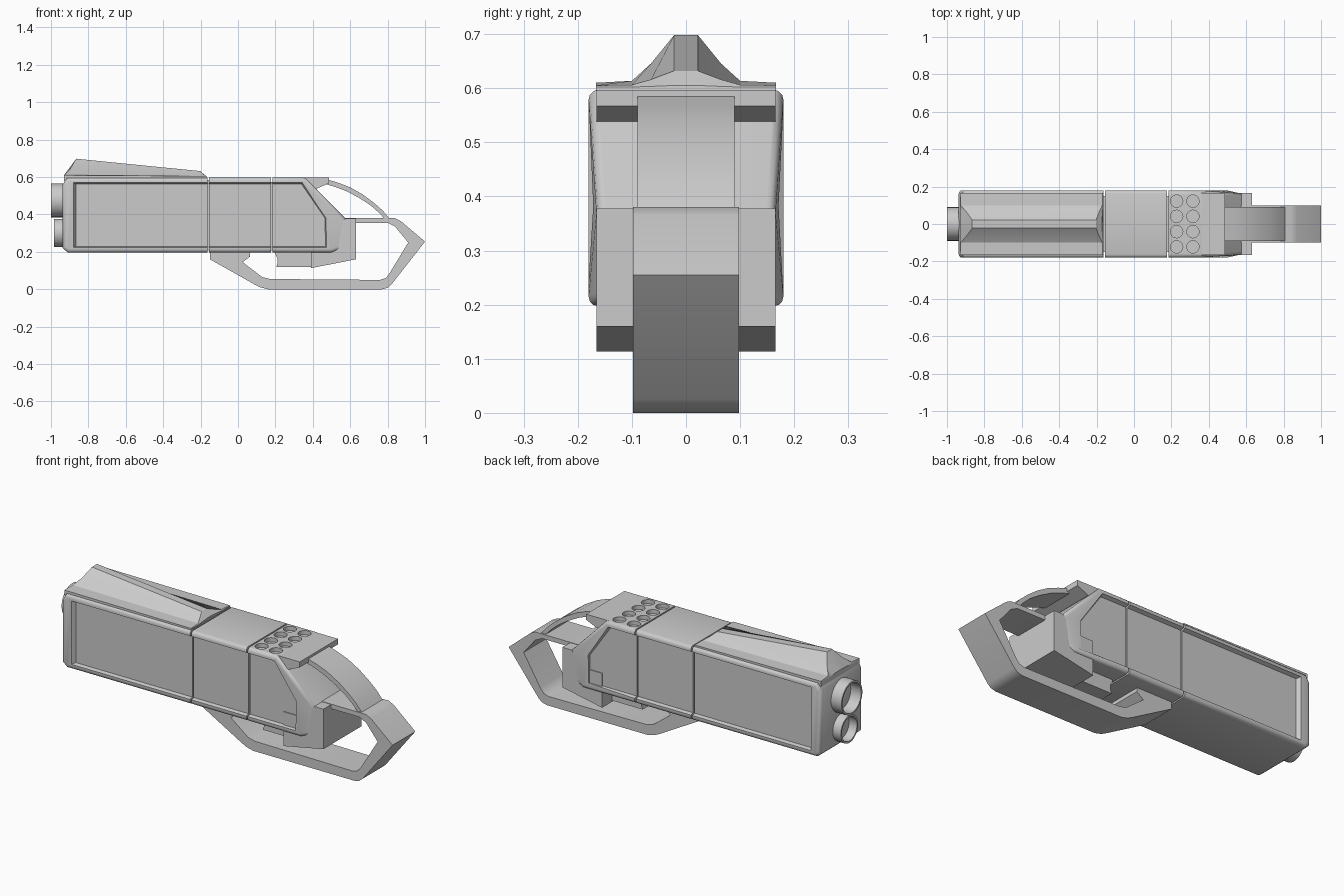
import bpy, bmesh, math

cube = bpy.data.objects.get("Cube")
if cube:
    bpy.data.objects.remove(cube)

grey = bpy.data.materials.new("light_grey")
grey.use_nodes = True
grey.diffuse_color = (0.6, 0.6, 0.6, 1)
grey.node_tree.nodes["Principled BSDF"].inputs["Base Color"].default_value = (0.6, 0.6, 0.6, 1)


def finish(name, bm, angle=35):
    bmesh.ops.recalc_face_normals(bm, faces=bm.faces)
    mesh = bpy.data.meshes.new(name)
    bm.to_mesh(mesh)
    bm.free()
    mesh.materials.append(grey)
    obj = bpy.data.objects.new(name, mesh)
    bpy.context.collection.objects.link(obj)
    smooth(obj, angle)
    return obj


def smooth(obj, angle=35):
    bpy.ops.object.select_all(action='DESELECT')
    obj.select_set(True)
    bpy.context.view_layer.objects.active = obj
    bpy.ops.object.shade_smooth_by_angle(angle=math.radians(angle))


def loft(bm, rings):
    """Join equal rings of 3D points and cap both ends."""
    rows = [[bm.verts.new(p) for p in ring] for ring in rings]
    n = len(rows[0])
    for a, b in zip(rows, rows[1:]):
        for i in range(n):
            j = (i + 1) % n
            bm.faces.new((a[i], a[j], b[j], b[i]))
    bm.faces.new(rows[0])
    bm.faces.new(rows[-1])


def prism(profile, half, bevel=0, segments=1):
    """Extrude an x-z outline across the width."""
    bm = bmesh.new()
    loft(bm, [[(x, y, z) for x, z in profile] for y in (-half, half)])
    if bevel:
        edges = [e for e in bm.edges if e.verts[0].co.y == e.verts[1].co.y]
        bmesh.ops.bevel(bm, geom=edges, offset=bevel, segments=segments,
                        profile=0.5, affect='EDGES', clamp_overlap=True)
    return bm


def cut(obj, cutters):
    for c in cutters:
        mod = obj.modifiers.new("cut", 'BOOLEAN')
        mod.operation = 'DIFFERENCE'
        mod.solver = 'EXACT'
        mod.object = c
    bpy.context.view_layer.update()
    graph = bpy.context.evaluated_depsgraph_get()
    mesh = bpy.data.meshes.new_from_object(obj.evaluated_get(graph))
    obj.modifiers.clear()
    obj.data = mesh
    smooth(obj)


# Side recesses and top holes, as cutters
panel = [(-0.865, 0.23), (0.465, 0.23), (0.465, 0.38), (0.34, 0.562), (-0.865, 0.562)]
rim = [(-0.885, 0.222), (0.478, 0.222), (0.478, 0.385), (0.346, 0.574), (-0.885, 0.574)]
cutters = []
for side in (-1, 1):
    bm = bmesh.new()
    loft(bm, [[(x, side * y, z) for x, z in ring] for ring, y in ((rim, 0.19), (panel, 0.16))])
    cutters.append(finish("panel_cutter", bm))
holes = bmesh.new()
for x in (0.228, 0.315):
    for y in (-0.122, -0.041, 0.041, 0.122):
        ring = [(x + 0.033 * math.cos(a * math.pi / 12), y + 0.033 * math.sin(a * math.pi / 12))
                for a in range(24)]
        loft(holes, [[(px, py, z) for px, py in ring] for z in (0.575, 0.63)])
cutters.append(finish("hole_cutter", holes))
for c in cutters:
    c.hide_render = True

# Main body, split into three segments by narrow gaps
body = [(-0.91, 0.197), (0.5, 0.197), (0.55, 0.215), (0.578, 0.375), (0.36, 0.597),
        (-0.915, 0.597), (-0.937, 0.56), (-0.937, 0.22)]
spans = {"rear_body": (-2, -0.163), "middle_body": (-0.155, 0.176), "front_body": (0.184, 2)}
for name, (lo, hi) in spans.items():
    bm = prism(body, 0.18, 0.018, 3)
    for v in bm.verts:
        if v.co.x > 0.5:
            v.co.y *= 0.92
    for x, direction in ((lo, -1), (hi, 1)):
        if abs(x) < 1:
            geom = bm.verts[:] + bm.edges[:] + bm.faces[:]
            res = bmesh.ops.bisect_plane(bm, geom=geom, plane_co=(x, 0, 0),
                                         plane_no=(direction, 0, 0), clear_outer=True)
            rim_edges = [e for e in res["geom_cut"] if isinstance(e, bmesh.types.BMEdge)]
            bmesh.ops.holes_fill(bm, edges=rim_edges)
    cut(finish(name, bm), cutters if name == "front_body" else cutters[:2])
for c in cutters:
    bpy.data.objects.remove(c)

# Core seen in the gaps
finish("inner_core", prism([(-0.3, 0.207), (0.3, 0.207), (0.3, 0.57), (-0.3, 0.587)], 0.15))

# Ridged top cover with a concave roof section
half_roof = [(0.166, 0.0), (0.1, 0.04), (0.065, 0.4), (0.022, 1.0)]
rings = []
for x, lean, base, height in ((-0.93, 0, 0.606, 0.004), (-0.93, 0.065, 0.61, 0.088),
                              (-0.168, -0.035, 0.605, 0.027), (-0.165, -0.006, 0.602, 0.003)):
    top = [(x + lean * min(1, t * 1.3), y, base + height * t) for y, t in half_roof]
    mirror = [(px, -y, z) for px, y, z in reversed(top)]
    rings.append([(x, 0.166, 0.58)] + top + mirror + [(x, -0.166, 0.58)])
bm = bmesh.new()
loft(bm, rings)
finish("top_ridge", bm, 25)

# Rear tubes
for name, end, z, radius in (("upper_tube", -1.0, 0.475, 0.09), ("lower_tube", -0.985, 0.302, 0.075)):
    bm = bmesh.new()
    rings = []
    for x, r in ((-0.92, radius), (end, radius), (end, radius - 0.01), (-0.925, radius - 0.01)):
        rings.append([(x, r * math.cos(a * math.pi / 16), z + r * math.sin(a * math.pi / 16))
                      for a in range(32)])
    loft(bm, rings)
    finish(name, bm)

# Overhanging top plate
finish("top_flange", prism([(0.35, 0.597), (0.487, 0.597), (0.487, 0.567), (0.42, 0.538),
                            (0.38, 0.55)], 0.165))

# Block below the sloped front
finish("front_block", prism([(0.39, 0.113), (0.63, 0.16), (0.63, 0.378), (0.575, 0.378),
                             (0.5, 0.3), (0.39, 0.3)], 0.165))

# Trigger with a hollowed leading face
finish("trigger", prism([(0.205, 0.12), (0.4, 0.12), (0.4, 0.21), (0.2, 0.21), (0.2, 0.185),
                         (0.212, 0.165), (0.212, 0.14)], 0.08))

# Handle loop
finish("handle_loop", prism([
    (-0.15, 0.21), (-0.15, 0.16), (0.09, 0.025), (0.12, 0.01), (0.16, 0.0), (0.77, 0.0),
    (0.8, 0.008), (0.82, 0.025), (1.0, 0.255), (0.87, 0.365), (0.84, 0.38), (0.56, 0.38),
    (0.56, 0.355), (0.8, 0.355), (0.84, 0.335), (0.91, 0.25), (0.81, 0.085), (0.79, 0.06),
    (0.76, 0.05), (0.17, 0.055), (0.13, 0.065), (0.025, 0.145), (0.065, 0.175), (0.06, 0.21)], 0.098))

# Curved strap from the top plate to the handle
outer = [(0.47, 0.59), (0.54, 0.568), (0.6, 0.545), (0.67, 0.505), (0.73, 0.46), (0.775, 0.42), (0.812, 0.375)]
inner = [(0.79, 0.37), (0.755, 0.408), (0.71, 0.448), (0.65, 0.487), (0.585, 0.522), (0.53, 0.544), (0.46, 0.565)]
finish("curved_strap", prism(outer + inner, 0.09))
